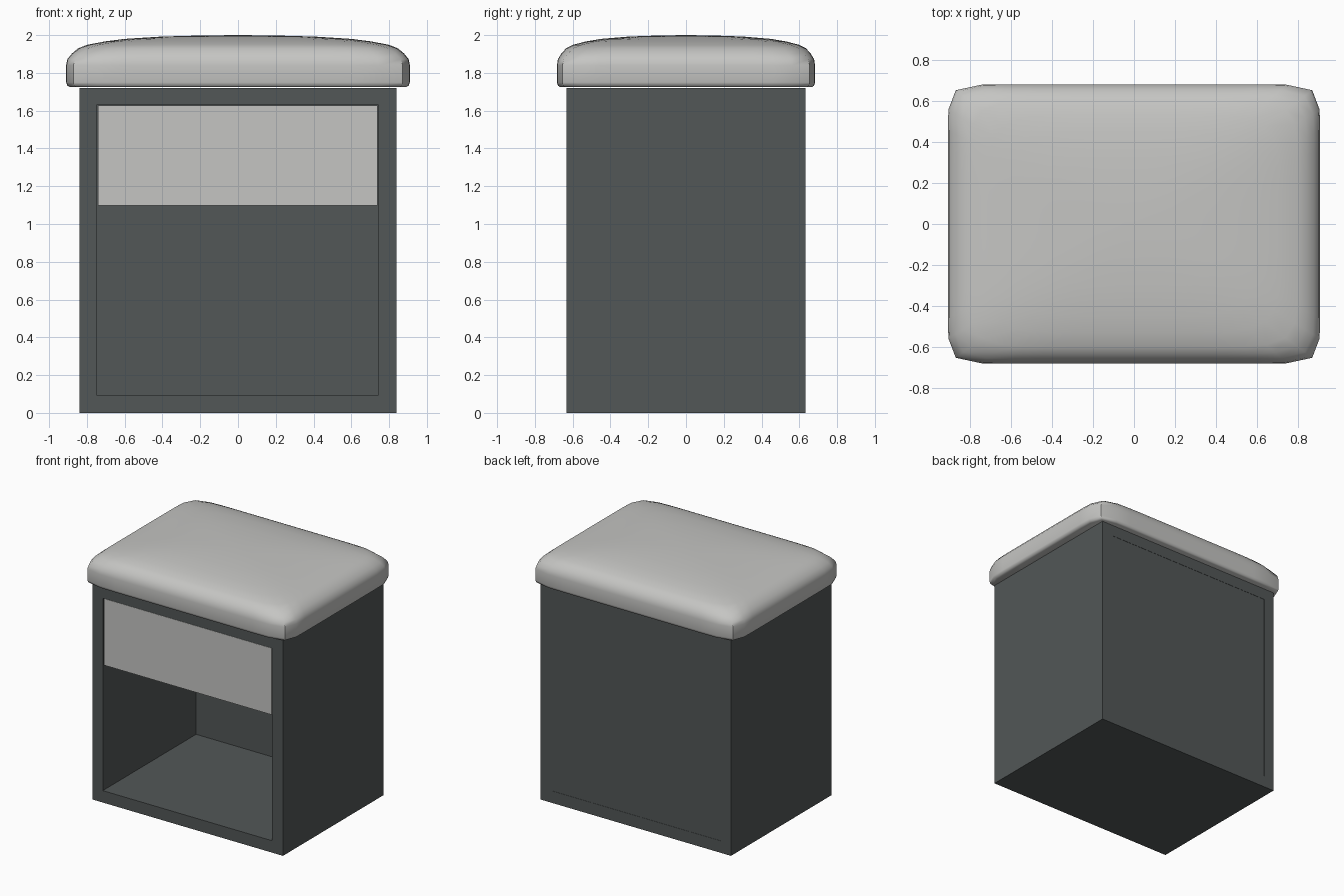
import bpy, bmesh, math

if "Cube" in bpy.data.objects:
    bpy.data.objects.remove(bpy.data.objects["Cube"])


def material(name, rgb):
    m = bpy.data.materials.new(name)
    m.diffuse_color = (*rgb, 1)
    m.use_nodes = True
    m.node_tree.nodes["Principled BSDF"].inputs["Base Color"].default_value = m.diffuse_color
    return m


dark = material("charcoal", (0.085, 0.095, 0.095))
light = material("light_grey", (0.56, 0.56, 0.545))


def finish(name, bm, mat):
    bmesh.ops.recalc_face_normals(bm, faces=bm.faces)
    me = bpy.data.meshes.new(name)
    bm.to_mesh(me)
    bm.free()
    me.materials.append(mat)
    ob = bpy.data.objects.new(name, me)
    bpy.context.collection.objects.link(ob)
    return ob


def box(name, lo, hi, mat):
    bm = bmesh.new()
    bmesh.ops.create_cube(bm, size=1)
    for v in bm.verts:
        v.co = [(a + b) / 2 + c * (b - a) for a, b, c in zip(lo, hi, v.co)]
    return finish(name, bm, mat)


# cabinet panels
D = 0.633
box("left_side", (-0.84, -D, 0), (-0.75, D, 1.72), dark)
box("right_side", (0.745, -D, 0), (0.84, D, 1.72), dark)
box("bottom_board", (-0.75, -D, 0), (0.745, D, 0.095), dark)
box("top_board", (-0.75, -D, 1.63), (0.745, D, 1.72), dark)
box("back_panel", (-0.75, D - 0.09, 0.095), (0.745, D - 0.002, 1.63), dark)

# drawer filling the upper compartment
box("drawer", (-0.742, -D + 0.003, 1.097), (0.738, D - 0.09, 1.627), light)

# padded seat: stacked superellipse rings (scale, height, squareness)
rings = [(0.975, 1.725, 16), (0.993, 1.732, 16), (1.0, 1.75, 16), (1.0, 1.84, 16),
         (0.993, 1.872, 15), (0.967, 1.902, 13), (0.93, 1.93, 11), (0.88, 1.948, 9),
         (0.78, 1.966, 6.5), (0.66, 1.98, 5), (0.45, 1.992, 3.5), (0.22, 1.998, 2.5)]
N = 64
bm = bmesh.new()
loops = []
for s, z, n in rings:
    loop = []
    for i in range(N):
        a = 2 * math.pi * i / N
        c, d = math.cos(a), math.sin(a)
        r = s / (abs(c) ** n + abs(d) ** n) ** (1 / n)
        loop.append(bm.verts.new((0.91 * r * c, 0.683 * r * d, z)))
    loops.append(loop)
for a, b in zip(loops, loops[1:]):
    for i in range(N):
        j = (i + 1) % N
        bm.faces.new((a[i], a[j], b[j], b[i]))
bm.faces.new(loops[0][::-1])
top = bm.verts.new((0, 0, 2.0))
for i in range(N):
    bm.faces.new((loops[-1][i], loops[-1][(i + 1) % N], top))
seat = finish("seat_cushion", bm, light)
bpy.context.view_layer.objects.active = seat
seat.select_set(True)
bpy.ops.object.shade_smooth_by_angle(angle=math.radians(50))
